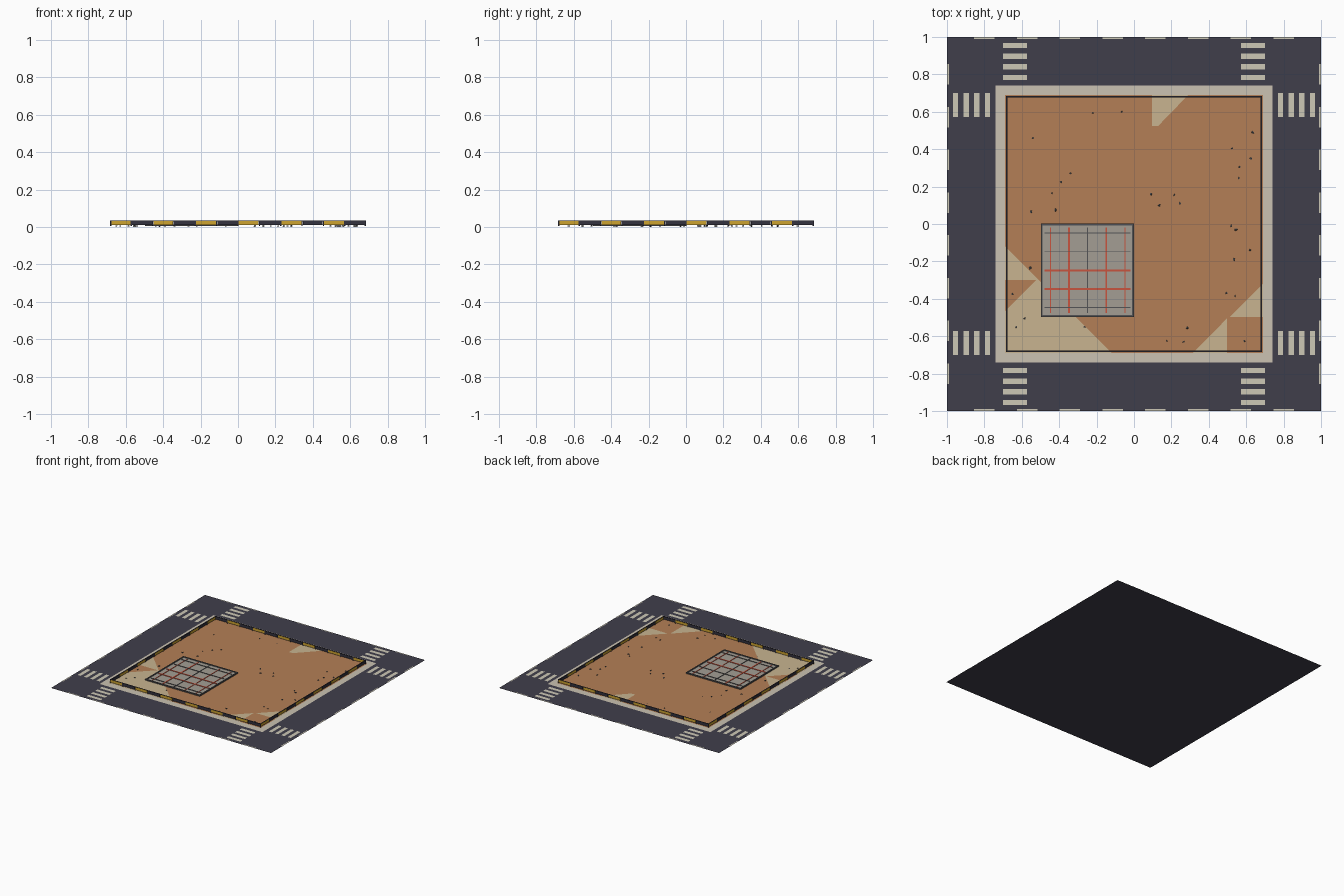
import bpy, bmesh, math, random
from mathutils import Matrix, Vector

if "Cube" in bpy.data.objects:
    bpy.data.objects.remove(bpy.data.objects["Cube"])

random.seed(4)


def material(name, r, g, b):
    m = bpy.data.materials.new(name)
    lin = [((c / 255 + 0.055) / 1.055) ** 2.4 for c in (r, g, b)]
    m.diffuse_color = (*lin, 1)
    m.use_nodes = True
    m.node_tree.nodes["Principled BSDF"].inputs["Base Color"].default_value = m.diffuse_color
    return m


ASPHALT = material("asphalt", 64, 62, 75)
PAINT = material("road_paint", 205, 200, 182)
CURB = material("pavement", 203, 194, 178)
DIRT = material("dirt", 180, 127, 86)
SAND = material("sand", 200, 180, 144)
CONCRETE = material("concrete", 163, 158, 148)
STEEL = material("dark_steel", 84, 84, 86)
RUST = material("rusty_red", 200, 84, 62)
YELLOW = material("warning_yellow", 206, 164, 48)
BLACK = material("barrier_dark", 52, 50, 62)


def finish(name, bm, mat):
    me = bpy.data.meshes.new(name)
    bm.to_mesh(me)
    bm.free()
    me.materials.append(mat)
    ob = bpy.data.objects.new(name, me)
    bpy.context.collection.objects.link(ob)
    return ob


def flat(name, polys, z, mat):
    """Upward facing flat polygons at height z."""
    bm = bmesh.new()
    for pts in polys:
        f = bm.faces.new([bm.verts.new((x, y, z)) for x, y in pts])
        f.normal_update()
        if f.normal.z < 0:
            f.normal_flip()
    return finish(name, bm, mat)


def rect(x0, x1, y0, y1):
    return [(x0, y0), (x1, y0), (x1, y1), (x0, y1)]


def boxes(name, items, mat):
    """Boxes given as x0, x1, y0, y1, z0, z1 plus a turn about z."""
    bm = bmesh.new()
    for (x0, x1, y0, y1, z0, z1), turn in items:
        mid = Vector(((x0 + x1) / 2, (y0 + y1) / 2, (z0 + z1) / 2))
        mat4 = (Matrix.Rotation(turn, 4, 'Z') @ Matrix.Translation(mid)
                @ Matrix.Diagonal((x1 - x0, y1 - y0, z1 - z0, 1)))
        bmesh.ops.create_cube(bm, size=1, matrix=mat4)
    return finish(name, bm, mat)


# Ground layers
flat("road", [rect(-1, 1, -1, 1)], 0, ASPHALT)
flat("pavement", [rect(-.74, .74, -.74, .74)], 0.003, CURB)
flat("dirt_lot", [rect(-.69, .69, -.69, .69)], 0.005, DIRT)

# Sand patches and one dirt patch on top of the big corner
flat("sand_patches", [
    [(-.69, -.12), (-.69, -.69), (-.12, -.69)],
    [(.69, -.32), (.69, -.497), (.512, -.497)],
    [(.497, -.505), (.497, -.69), (.315, -.69)],
    [(.095, .69), (.29, .69), (.13, .525), (.095, .525)],
], 0.0056, SAND)
flat("dirt_patch", [[(-.69, -.30), (-.522, -.30), (-.69, -.467)]], 0.0062, DIRT)

# Road markings: edge dashes and crosswalks, each also swapped onto the other axis
dashes, stripes = [], []
for s in (-1, 1):
    for i in range(8):
        c = -0.8 + i * 1.6 / 7
        r = rect(c - .055, c + .055, s * .99, s * 1.0)
        dashes += [r, [(y, x) for x, y in r]]
    for t in (-1, 1):
        for i in range(4):
            c = 0.783 + i * 0.0571
            r = rect(s * .572, s * .70, t * (c - .0143), t * (c + .0143))
            stripes += [r, [(y, x) for x, y in r]]
flat("edge_dashes", dashes, 0.001, PAINT)
flat("crosswalks", stripes, 0.001, PAINT)

# Barrier fence: twelve alternating panels per side with dark rails
L = 0.685
step = 2 * L / 12
dark, yellow = [], []
for k in range(4):
    turn = k * math.pi / 2
    for z0, z1 in ((.010, .013), (.031, .034)):
        dark.append(((-L, L, -L + .0015, -L + .0075, z0, z1), turn))
    for i in range(12):
        x = -L + i * step
        side = yellow if i % 2 == 0 else dark
        side.append(((x + .004, x + step - .004, -L, -L + .009, .012, .032), turn))
    for i in range(13):
        x = min(max(-L + i * step, -L + .003), L - .003)
        dark.append(((x - .003, x + .003, -L + .0015, -L + .0075, .005, .034), turn))
boxes("barrier_dark_parts", dark, BLACK)
boxes("barrier_yellow_panels", yellow, YELLOW)

# Foundation slab with its frame
X0, X1, Y0, Y1, W = -.498, 0.0, -.496, .002, .010
boxes("foundation_slab", [((X0 + W, X1 - W, Y0 + W, Y1 - W, .005, .009), 0)], CONCRETE)
boxes("slab_frame", [
    ((X0, X1, Y0, Y0 + W, .005, .014), 0), ((X0, X1, Y1 - W, Y1, .005, .014), 0),
    ((X0, X0 + W, Y0 + W, Y1 - W, .005, .014), 0),
    ((X1 - W, X1, Y0 + W, Y1 - W, .005, .014), 0)], STEEL)

# Reinforcing bars: red ones and thin grey ones
red, grey = [], []
for i in range(5):
    c = -.447 + i * .0995
    w = .005 if i == 1 else .003
    (grey if i == 2 else red).append(((c - w, c + w, Y0 + .02, Y1 - .02, .009, .012), 0))
    w = .005 if i in (1, 2) else .0025
    (red if i in (1, 2) else grey).append(((X0 + .02, X1 - .02, c - w, c + w, .009, .0125), 0))
boxes("red_bars", red, RUST)
boxes("grey_bars", grey, STEEL)

# Scattered pebbles
spots = [(-.34, .27), (-.39, .225), (-.44, .165), (-.42, .075), (-.55, .065), (-.54, .46),
         (-.22, .595), (-.065, .6), (.09, .16), (.135, .10), (.215, .155), (.245, .11),
         (.625, .35), (.565, .305), (.56, .245), (.525, .405), (.635, .49), (.52, -.01),
         (.545, -.03), (.535, -.19), (.62, -.14), (.495, -.37), (.54, -.385), (.285, -.555),
         (.175, -.625), (.265, -.63), (.59, -.625), (-.555, -.235), (-.65, -.375),
         (-.585, -.505), (-.63, -.55), (-.265, -.55)]
bm = bmesh.new()
for x, y in spots:
    r = random.uniform(.005, .009)
    m = (Matrix.Translation((x, y, .006)) @ Matrix.Rotation(random.uniform(0, 6), 4, 'Z')
         @ Matrix.Diagonal((r, r * .8, r * .6, 1)))
    bmesh.ops.create_icosphere(bm, subdivisions=1, radius=1, matrix=m)
finish("pebbles", bm, STEEL)
